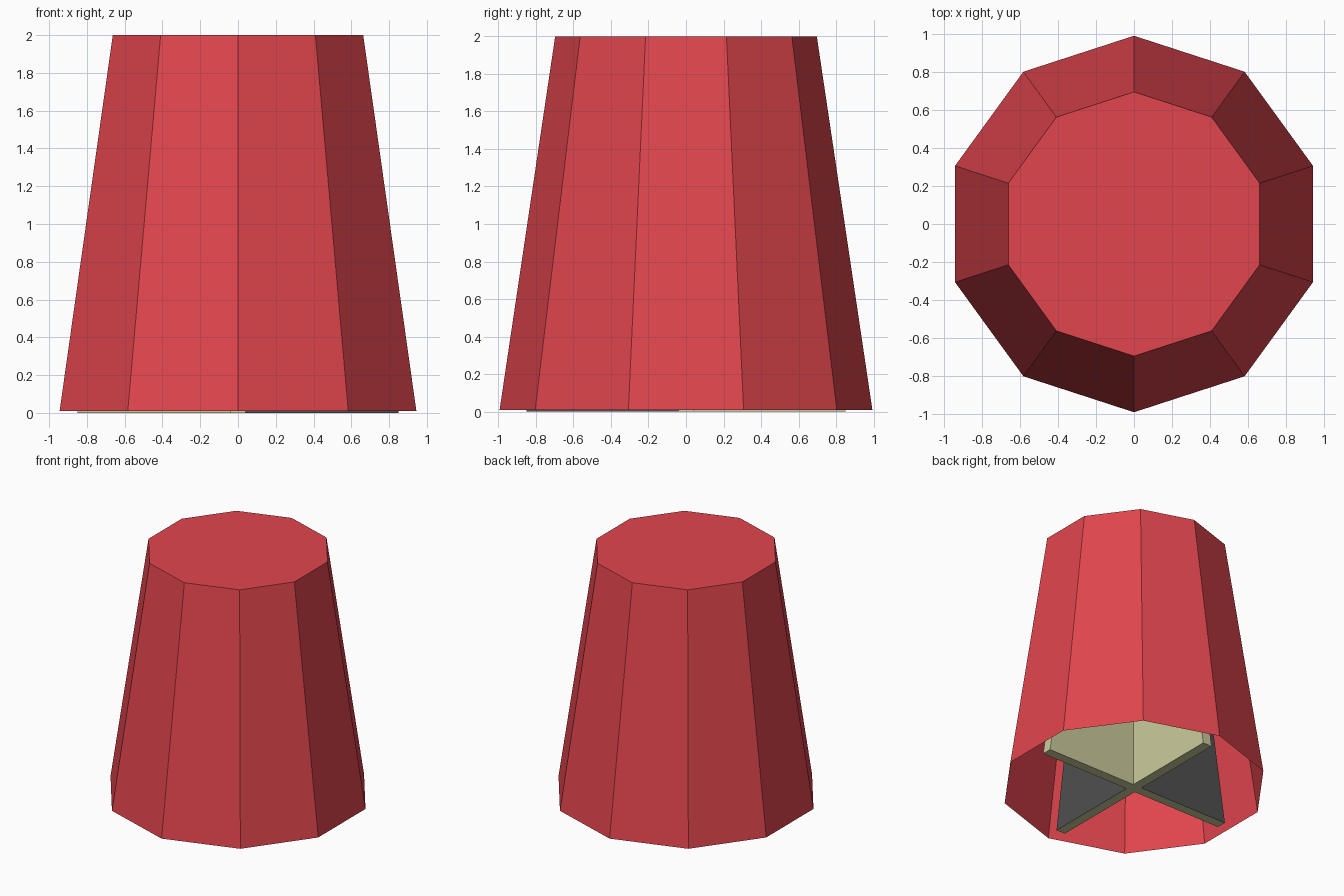
import bpy, bmesh
from math import pi
from mathutils import Matrix, Vector

if "Cube" in bpy.data.objects:
    bpy.data.objects.remove(bpy.data.objects["Cube"])


def material(name, color):
    mat = bpy.data.materials.new(name)
    mat.diffuse_color = (*color, 1)
    mat.use_nodes = True
    mat.node_tree.nodes["Principled BSDF"].inputs["Base Color"].default_value = mat.diffuse_color
    return mat


def finish(bm, name, mats):
    bmesh.ops.recalc_face_normals(bm, faces=bm.faces)
    mesh = bpy.data.meshes.new(name)
    bm.to_mesh(mesh)
    bm.free()
    for m in mats:
        mesh.materials.append(m)
    obj = bpy.data.objects.new(name, mesh)
    bpy.context.collection.objects.link(obj)
    return obj


red = material("red", (0.75, 0.06, 0.075))
beige = material("beige", (0.6, 0.6, 0.34))
dark = material("dark_grey", (0.08, 0.08, 0.08))

# Ten-sided tapered shell, thin walled, closed on top and open below
bm = bmesh.new()
bmesh.ops.create_cone(bm, cap_ends=True, segments=10, radius1=0.993, radius2=0.697,
                      depth=1.99, matrix=Matrix.Translation((0, 0, 1.005)))
# turn so that a corner points along +y
top_vert = max(bm.verts, key=lambda v: v.co.z + 0.01 * v.co.y)
angle = pi / 2 - Vector((1, 0)).angle(top_vert.co.xy)
bmesh.ops.rotate(bm, verts=bm.verts, matrix=Matrix.Rotation(angle, 3, 'Z'))
bottom = [f for f in bm.faces if f.calc_center_median().z < 0.1]
bmesh.ops.delete(bm, geom=bottom, context='FACES_ONLY')
finish(bm, "outer_shell", [red])

# Cross of tapered divider walls inside, opposite quadrants dark
HALF = 0.04
bm = bmesh.new()


def cross_ring(length, z):
    ring = []
    for k in range(4):
        turn = Matrix.Rotation(k * pi / 2, 3, 'Z')
        for x, y in ((length, -HALF), (length, HALF), (HALF, HALF)):
            ring.append(bm.verts.new(turn @ Vector((x, y, z))))
    return ring


low, high = cross_ring(0.85, 0), cross_ring(0.55, 1.98)
for i in range(12):
    j = (i + 1) % 12
    face = bm.faces.new((low[i], low[j], high[j], high[i]))
    face.material_index = 1 if i % 3 and (i // 3) % 2 else 0
bm.faces.new(low[::-1])
bm.faces.new(high)
finish(bm, "inner_cross_divider", [beige, dark])
